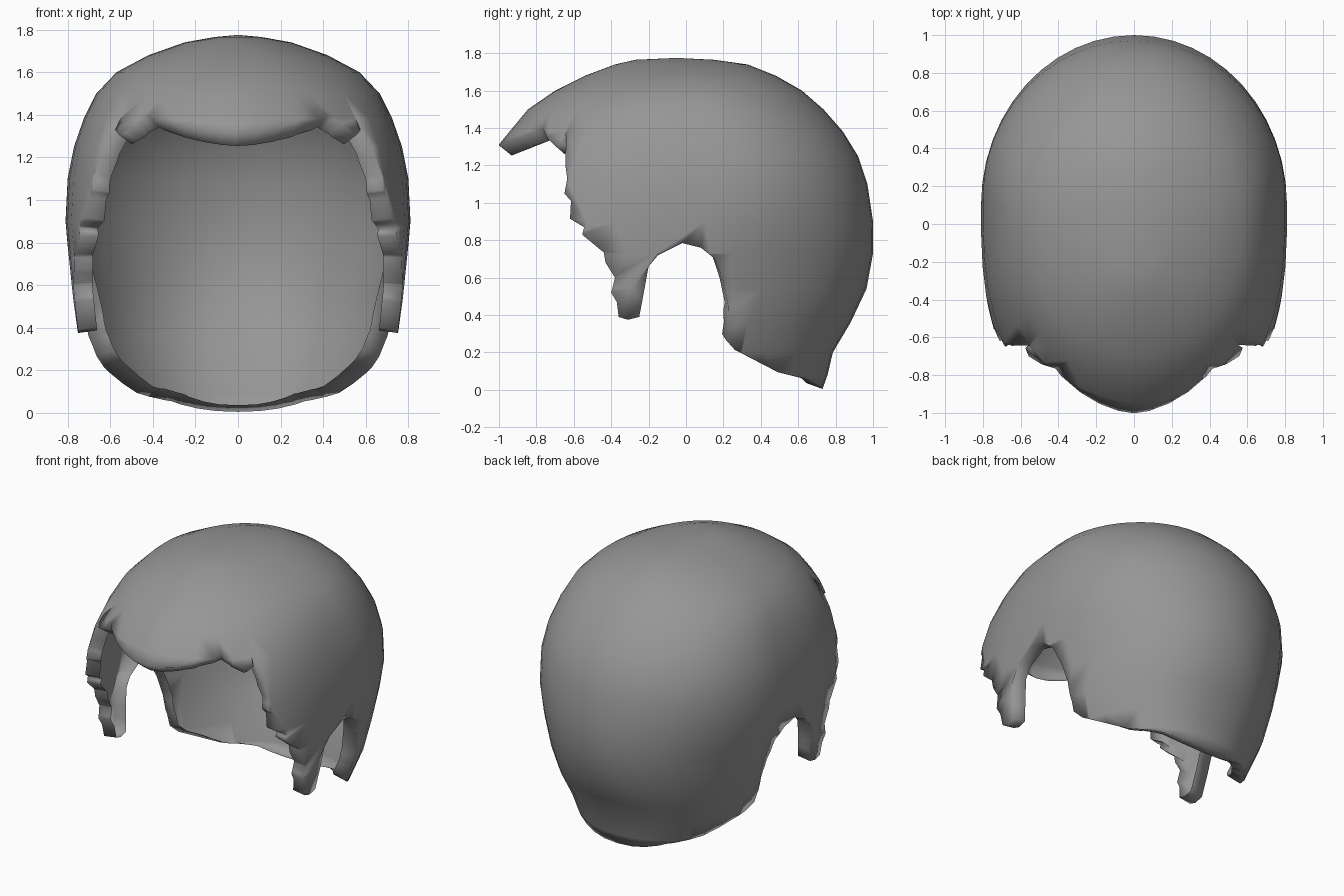
import bpy, bmesh, math

if "Cube" in bpy.data.objects:
    bpy.data.objects.remove(bpy.data.objects["Cube"])

SEGMENTS = 48
HEM_DEPTH = 0.09

# Horizontal sections: height, half width, front y, back y, y of widest point
SECTIONS = [
    (1.765, .11, -.27, .15, -.04), (1.74, .25, -.38, .33, 0),
    (1.68, .42, -.54, .48, .02), (1.6, .57, -.7, .62, .04),
    (1.5, .665, -.845, .735, .07), (1.38, .725, -.945, .84, .1),
    (1.25, .77, -1.05, .92, .13), (1.1, .8, -1.12, .97, .14),
    (.9, .81, -1.16, 1, .1), (.73, .795, -1.2, 1, 0),
    (.54, .775, -1.2, .965, -.15), (.36, .75, -1.2, .88, -.22),
    (.2, .675, -1.2, .785, -.18), (.08, .61, -1.2, .757, -.15),
    (0, .565, -1.15, .728, -.15), (-.1, .5, -1.1, .68, -.15),
]

# Side outline (y, z): front peak, temple strands, sideburn, ear arch, nape
OUTLINE = [
    (-1.3, 1.21), (-1, 1.31), (-.9, 1.345), (-.765, 1.395),
    (-.74, 1.345), (-.7, 1.305), (-.655, 1.33), (-.64, 1.39),
    (-.645, 1.2), (-.635, 1.13), (-.65, 1.05), (-.615, 1.01),
    (-.62, .915), (-.545, .87), (-.555, .83), (-.44, .735),
    (-.43, .68), (-.38, .6), (-.4, .52), (-.37, .47), (-.36, .39),
    (-.31, .375), (-.25, .39), (-.235, .47), (-.2, .66),
    (-.15, .72), (-.02, .785), (.08, .76), (.155, .7),
    (.2, .58), (.225, .45), (.225, .33), (.215, .265), (.26, .215),
    (.49, .095), (.65, .055), (.73, .005), (.81, -.05),
    (1.3, -.05), (1.3, 2), (-1.3, 2),
]


def make_object(name, bm):
    bmesh.ops.recalc_face_normals(bm, faces=bm.faces)
    mesh = bpy.data.meshes.new(name)
    bm.to_mesh(mesh)
    bm.free()
    obj = bpy.data.objects.new(name, mesh)
    bpy.context.collection.objects.link(obj)
    return obj


def clamp(value):
    return min(1, max(0, value))


def section_ring(bm, z, width, front, back, middle):
    """One closed ring: round behind, wedge-shaped in front."""
    wedge = clamp((1.75 - z) / .4)
    squareness = 2 + .3 * clamp((.8 - z) / .6)
    ring = []
    for i in range(SEGMENTS):
        angle = 2 * math.pi * i / SEGMENTS
        t, side = math.sin(angle), math.cos(angle)
        if t >= 0:
            end, power, falloff = back, squareness, 1 / squareness
        else:
            end, power, falloff = front, 2 + wedge, .5 + .1 * wedge
        reach = clamp(1 - abs(t) ** power) ** falloff
        x = width * math.copysign(reach, side)
        ring.append(bm.verts.new((x, middle + (end - middle) * abs(t), z)))
    return ring


# Closed dome lofted from the crown down
bm = bmesh.new()
crown = bm.verts.new((0, -.05, 1.775))
rings = [section_ring(bm, *s) for s in SECTIONS]
for i in range(SEGMENTS):
    j = (i + 1) % SEGMENTS
    bm.faces.new((crown, rings[0][i], rings[0][j]))
    for upper, lower in zip(rings, rings[1:]):
        bm.faces.new((upper[i], lower[i], lower[j], upper[j]))
bm.faces.new(rings[-1])
hair = make_object("hair_shell", bm)

# Cutter: the side outline extruded across the head
bm = bmesh.new()
face = bm.faces.new([bm.verts.new((-1.2, y, z)) for y, z in OUTLINE])
extruded = bmesh.ops.extrude_face_region(bm, geom=[face])["geom"]
moved = [v for v in extruded if isinstance(v, bmesh.types.BMVert)]
bmesh.ops.translate(bm, verts=moved, vec=(2.4, 0, 0))
cutter = make_object("hairline_cutter", bm)
cutter.hide_render = True

# Trim the dome to the hairline
trim = hair.modifiers.new("hairline", "BOOLEAN")
trim.operation = "INTERSECT"
trim.solver = "EXACT"
trim.object = cutter
bpy.ops.object.select_all(action="DESELECT")
bpy.context.view_layer.objects.active = hair
hair.select_set(True)
bpy.ops.object.modifier_apply(modifier="hairline")
bpy.data.objects.remove(cutter)

# Open the inside: the cut faces run straight across the head
bm = bmesh.new()
bm.from_mesh(hair.data)
bm.normal_update()
cut = [f for f in bm.faces
       if abs(f.normal.x) < .005 and f.calc_center_median().z < 1.5]
bmesh.ops.delete(bm, geom=cut, context="FACES")
bmesh.ops.remove_doubles(bm, verts=bm.verts, dist=.004)
bm.to_mesh(hair.data)
bm.free()

# Hem folded inward along the hairline
hem = hair.modifiers.new("hem", "SOLIDIFY")
hem.thickness = HEM_DEPTH
hem.offset = -1
hem.use_rim = True
hem.use_rim_only = True
bpy.ops.object.modifier_apply(modifier="hem")

# Grey hair colour
grey = bpy.data.materials.new("hair_grey")
grey.use_nodes = True
colour = (.3, .305, .3, 1)
grey.diffuse_color = colour
shader = grey.node_tree.nodes["Principled BSDF"]
shader.inputs["Base Color"].default_value = colour
shader.inputs["Roughness"].default_value = .8
hair.data.materials.clear()
hair.data.materials.append(grey)

# Soft shading that rolls over the hem
bpy.ops.object.shade_smooth_by_angle(angle=math.radians(110))
